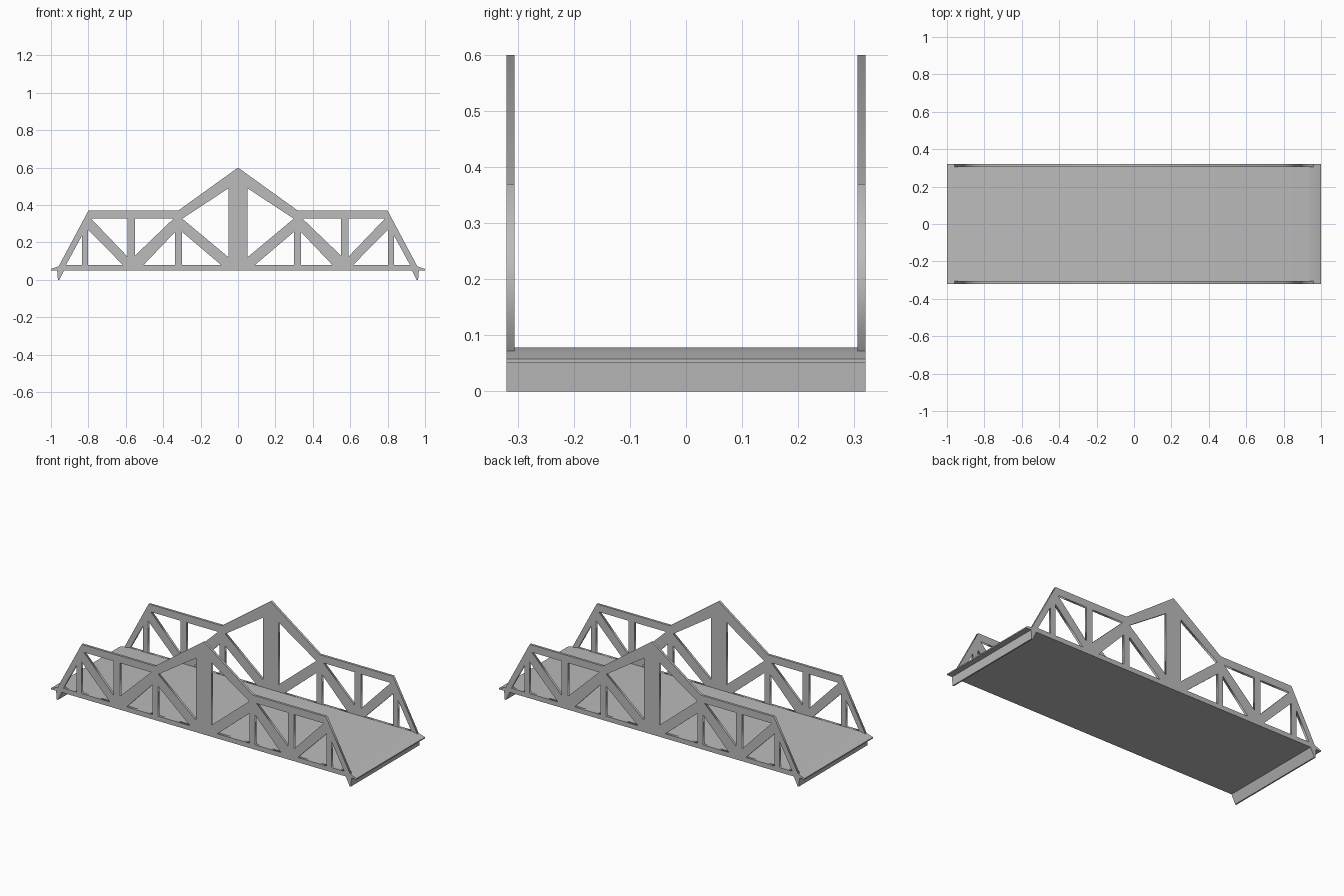
import bpy, bmesh, math

cube = bpy.data.objects.get("Cube")
if cube:
    bpy.data.objects.remove(cube)

HALF_WIDTH = 0.32
TRUSS_DEPTH = 0.014

grey = bpy.data.materials.new("plain grey")
grey.use_nodes = True
colour = (0.5, 0.5, 0.5, 1)
grey.diffuse_color = colour
grey.node_tree.nodes["Principled BSDF"].inputs["Base Color"].default_value = colour


def flip(points):
    """Mirror a list of (x, z) points across x = 0, keeping a loop direction."""
    return [(-x, z) for x, z in reversed(points)]


def plate(name, loops, y, depth):
    """Upright plate in the x-z plane; the first loop is the outline, the rest are holes."""
    curve = bpy.data.curves.new(name, 'CURVE')
    curve.dimensions = '2D'
    curve.fill_mode = 'BOTH'
    curve.extrude = depth / 2
    for loop in loops:
        spline = curve.splines.new('POLY')
        spline.points.add(len(loop) - 1)
        for point, (x, z) in zip(spline.points, loop):
            point.co = (x, z, 0, 1)
        spline.use_cyclic_u = True
    source = bpy.data.objects.new(name + "_curve", curve)
    bpy.context.collection.objects.link(source)
    bpy.context.view_layer.update()
    graph = bpy.context.evaluated_depsgraph_get()
    mesh = bpy.data.meshes.new_from_object(source.evaluated_get(graph))
    bpy.data.objects.remove(source)

    # Weld the caps to the sides and stand the plate upright
    bm = bmesh.new()
    bm.from_mesh(mesh)
    bmesh.ops.remove_doubles(bm, verts=bm.verts, dist=0.0001)
    for v in bm.verts:
        v.co = (v.co.x, y - v.co.z, v.co.y)
    bmesh.ops.recalc_face_normals(bm, faces=bm.faces)
    bm.to_mesh(mesh)
    bm.free()
    mesh.name = name
    mesh.materials.clear()
    mesh.materials.append(grey)
    obj = bpy.data.objects.new(name, mesh)
    bpy.context.collection.objects.link(obj)
    return obj


# Deck with sloping ramp lips and wedge feet at both ends
deck_end = [(0.93, 0.051), (0.955, 0), (0.963, 0), (0.967, 0.051), (1, 0.051),
            (1, 0.058), (0.96, 0.072), (0.925, 0.078)]
deck = plate("deck", [deck_end + flip(deck_end)], 0, 2 * HALF_WIDTH)
bpy.ops.object.select_all(action='DESELECT')
deck.select_set(True)
bpy.context.view_layer.objects.active = deck
bpy.ops.object.shade_smooth_by_angle(angle=math.radians(30))

# Truss outline: peaked centre, flat shoulders, sloping end posts
BASE, CHORD = 0.079, 0.327
outline_half = [(0.96, 0.07), (0.8, 0.37), (0.32, 0.37)]
outline = outline_half + [(0, 0.6)] + flip(outline_half)

# Openings between the posts and braces, from the centre outwards
openings = [
    [(0.05, 0.49), (0.05, 0.12), (0.298, CHORD)],
    [(0.09, BASE), (0.3, BASE), (0.3, 0.257)],
    [(0.337, BASE), (0.505, BASE), (0.337, 0.255)],
    [(0.345, CHORD), (0.55, 0.13), (0.55, CHORD)],
    [(0.59, CHORD), (0.59, 0.123), (0.785, CHORD)],
    [(0.615, BASE), (0.802, BASE), (0.802, 0.268)],
    [(0.835, BASE), (0.92, BASE), (0.835, 0.235)],
]
holes = openings + [flip(o) for o in openings]

for name, side in (("front_truss", -1), ("back_truss", 1)):
    plate(name, [outline] + holes, side * (HALF_WIDTH - TRUSS_DEPTH / 2), TRUSS_DEPTH)
